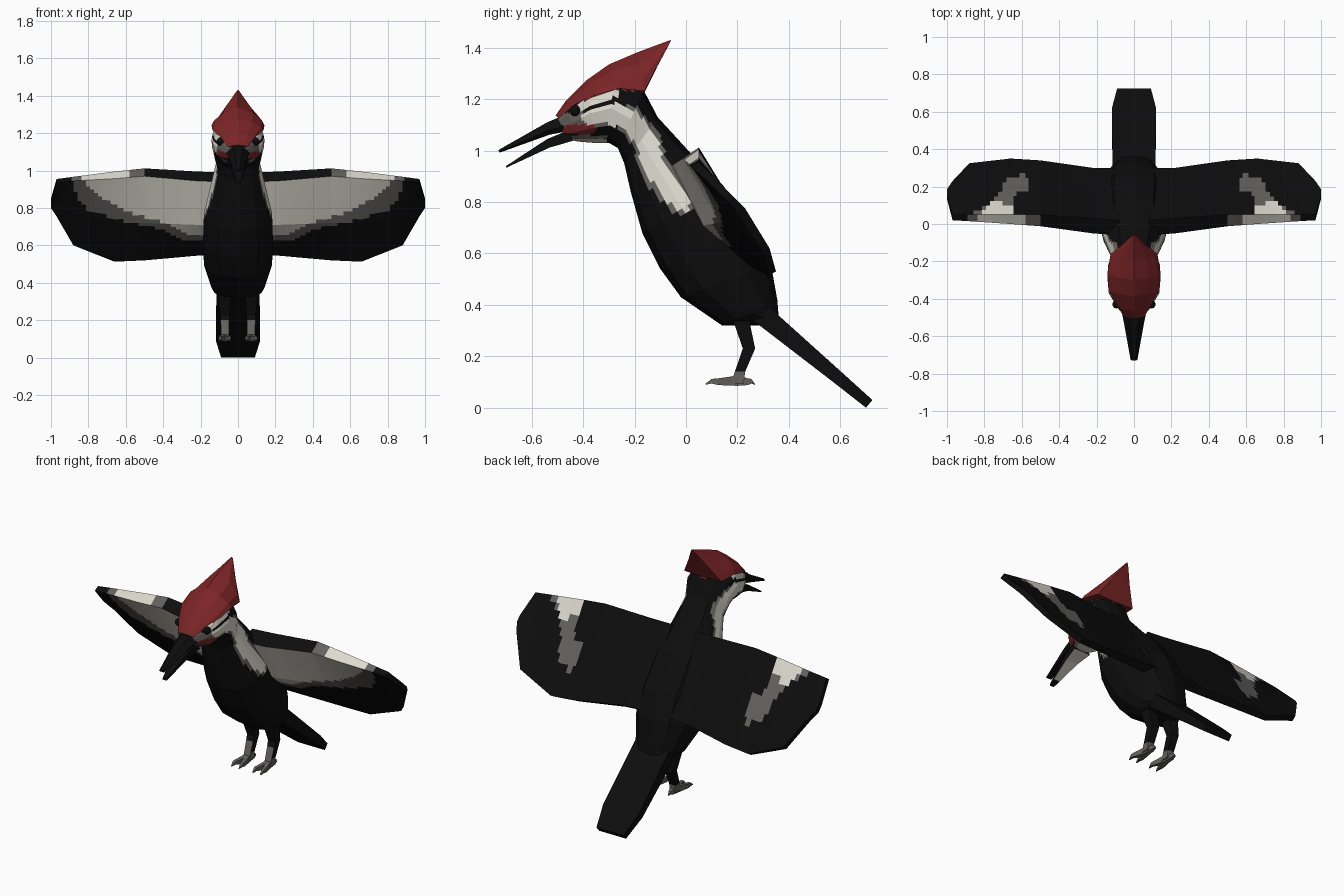
import bpy, bmesh, math
from mathutils import Vector
from mathutils.geometry import intersect_point_line

if "Cube" in bpy.data.objects:
    bpy.data.objects.remove(bpy.data.objects["Cube"])

COLORS = [("black", (0.004, 0.004, 0.004)), ("grey", (0.125, 0.122, 0.112)),
          ("cream", (0.72, 0.70, 0.62)), ("red", (0.2, 0.018, 0.02))]
BLACK, GREY, CREAM, RED = range(4)
MATS = []
for label, c in COLORS:
    m = bpy.data.materials.new(label)
    m.diffuse_color = (*c, 1)
    m.use_nodes = True
    m.node_tree.nodes["Principled BSDF"].inputs["Base Color"].default_value = m.diffuse_color
    MATS.append(m)


def near(a, b, path, width):
    """True when the 2D point lies within width of the polyline."""
    p = Vector((a, b, 0))
    for q, r in zip(path, path[1:]):
        q, r = Vector((*q, 0)), Vector((*r, 0))
        t = min(1, max(0, intersect_point_line(p, q, r)[1]))
        if (q.lerp(r, t) - p).length < width:
            return True
    return False


def curve(v, table):
    """Piecewise linear lookup."""
    for (a, fa), (b, fb) in zip(table, table[1:]):
        if v <= b:
            return fa + (fb - fa) * max(0, (v - a) / (b - a))
    return table[-1][1]


def loft(name, rings, rule=BLACK, su=1, sv=1, mirror=False):
    """Skin closed rings, split each facet su x sv, colour faces by rule."""
    fine = []
    rings = [[Vector(p) for p in r] for r in rings]
    rings = [[r[i].lerp(r[(i + 1) % len(r)], k / sv) for i in range(len(r)) for k in range(sv)]
             for r in rings]
    for a, b in zip(rings, rings[1:]):
        fine += [[p.lerp(q, k / su) for p, q in zip(a, b)] for k in range(su)]
    fine.append(rings[-1])
    bm = bmesh.new()
    vs = [[bm.verts.new(p) for p in r] for r in fine]
    n = len(vs[0])
    for a, b in zip(vs, vs[1:]):
        for i in range(n):
            bm.faces.new((a[i], a[(i + 1) % n], b[(i + 1) % n], b[i]))
    bm.faces.new(vs[0])
    bm.faces.new(vs[-1])
    bmesh.ops.recalc_face_normals(bm, faces=bm.faces)
    bm.normal_update()
    for f in bm.faces:
        f.material_index = rule(f.calc_center_median(), f.normal) if callable(rule) else rule
    me = bpy.data.meshes.new(name)
    bm.to_mesh(me)
    bm.free()
    for m in MATS:
        me.materials.append(m)
    ob = bpy.data.objects.new(name, me)
    bpy.context.collection.objects.link(ob)
    if mirror:
        ob.modifiers.new("mirror", "MIRROR")
    return ob


def section(low, high, w, shape):
    """Symmetric ring between a low and a high (y, z) point."""
    pts = [(s * w, low[0] + (high[0] - low[0]) * t, low[1] + (high[1] - low[1]) * t) for s, t in shape]
    return pts + [(-x, y, z) for x, y, z in reversed(pts) if abs(x) > 1e-6]


ROUND = [(math.sin(math.pi * k / 6) ** 0.8 if 0 < k < 6 else 0, (1 - math.cos(math.pi * k / 6)) / 2)
         for k in range(7)]
PEAK = [(0, 0), (1, 0.02), (0.9, 0.3), (0.55, 0.72), (0, 1)]
BOX = [(1, 0), (1, 1)]
WEDGE = [(0.75, 0), (1, 0.35), (0.45, 1)]

# body, neck and head in one skin
BROW = [(-0.50, 1.135), (-0.42, 1.185), (-0.34, 1.215), (-0.27, 1.24), (-0.16, 1.225)]
STRIPE = [(-0.38, 1.13), (-0.29, 1.145), (-0.22, 1.12), (-0.155, 1.04), (-0.13, 0.95)]
STRIPE_LOW = [(-0.13, 0.95), (-0.09, 0.88), (-0.02, 0.80)]


def plumage(c, n):
    y, z = c.y, c.z
    if y < -0.16 and z > curve(y, BROW):
        return RED
    if near(y, z, [(-0.41, 1.17), (-0.34, 1.203), (-0.27, 1.225)], 0.014):
        return CREAM
    if y < -0.47 and z > 1.09:
        return GREY
    if near(y, z, [(-0.5, 1.08), (-0.37, 1.082)], 0.019):
        return RED
    if abs(c.x) > 0.03 and (near(y, z, STRIPE[:2], 0.026) or near(y, z, STRIPE[1:], 0.042)
                            or near(y, z, STRIPE_LOW, 0.036)):
        return CREAM
    if abs(c.x) > 0.03 and (near(y, z, [(-0.48, 1.115), (-0.3, 1.125)], 0.03)
                            or near(y, z, STRIPE[2:] + STRIPE_LOW[1:], 0.055)):
        return GREY
    if y < -0.31 and z < 1.06:
        return CREAM if z < 1.045 else GREY
    return BLACK


BODY = [((-0.47, 1.045), (-0.50, 1.135), 0.055), ((-0.42, 1.035), (-0.47, 1.18), 0.09),
        ((-0.36, 1.03), (-0.38, 1.26), 0.135), ((-0.30, 1.03), (-0.28, 1.30), 0.142),
        ((-0.265, 1.01), (-0.165, 1.235), 0.138), ((-0.24, 0.95), (-0.11, 1.13), 0.118),
        ((-0.215, 0.84), (0.0, 1.01), 0.145), ((-0.17, 0.68), (0.14, 0.87), 0.182),
        ((-0.10, 0.54), (0.27, 0.70), 0.187), ((-0.02, 0.43), (0.33, 0.56), 0.182),
        ((0.14, 0.32), (0.355, 0.42), 0.14), ((0.30, 0.32), (0.36, 0.36), 0.105)]
loft("body", [section(*r, ROUND) for r in BODY], plumage, 8, 4)

# swept back crest
CREST = [((-0.495, 1.125), (-0.507, 1.137), 0.055), ((-0.43, 1.18), (-0.47, 1.19), 0.094),
         ((-0.35, 1.215), (-0.385, 1.275), 0.136), ((-0.26, 1.24), (-0.30, 1.335), 0.142),
         ((-0.16, 1.228), (-0.19, 1.382), 0.125), ((-0.11, 1.33), (-0.12, 1.408), 0.062),
         ((-0.062, 1.42), (-0.058, 1.431), 0.01)]
loft("crest", [section(*r, PEAK) for r in CREST], RED)

# open beak
loft("upper_beak", [section((-0.46, 1.075), (-0.48, 1.135), 0.066, WEDGE),
                    section((-0.53, 1.062), (-0.54, 1.11), 0.053, WEDGE),
                    section((-0.725, 0.992), (-0.73, 1.002), 0.018, WEDGE)])
loft("lower_beak", [section((-0.44, 1.038), (-0.46, 1.078), 0.055, BOX),
                    section((-0.53, 1.012), (-0.54, 1.045), 0.04, BOX),
                    section((-0.70, 0.933), (-0.70, 0.94), 0.014, BOX)],
     lambda c, n: CREAM if n.z < -0.6 and c.y > -0.66 else BLACK, 4)

# eyes
bpy.ops.mesh.primitive_uv_sphere_add(segments=10, ring_count=6, radius=0.022, location=(0.094, -0.43, 1.155))
eye = bpy.context.object
eye.name = "eyes"
eye.data.materials.append(MATS[BLACK])
eye.data.transform(eye.matrix_world)
eye.matrix_world.identity()
eye.modifiers.new("mirror", "MIRROR")

# wings: stations of x, then upper lead, upper trail, lower trail, lower middle, lower lead
CREAM_EDGE = [(0.18, 0.65), (0.27, 0.66), (0.40, 0.72), (0.60, 0.785), (0.75, 0.87), (0.84, 0.96), (0.86, 1.1)]
GREY_EDGE = [(0.18, 0.62), (0.30, 0.625), (0.40, 0.685), (0.60, 0.725), (0.80, 0.785), (0.86, 0.86),
             (0.89, 0.96), (0.9, 1.1)]


def wing_colour(c, n):
    x, y, z = c
    if n.y > 0.2 and n.z > 0.1:                       # back of wing
        if near(x, y, [(0.68, 0.06), (0.73, 0.085), (0.77, 0.06)], 0.04):
            return CREAM
        return GREY if near(x, y, [(0.60, 0.22), (0.66, 0.195), (0.69, 0.13), (0.73, 0.07), (0.81, 0.04)],
                            0.045) else BLACK
    if n.z > 0.2:                                     # leading edge
        return CREAM if 0.58 < x < 0.84 else GREY if 0.5 < x < 0.89 else BLACK
    if x > 0.9 or n.y > 0:
        return BLACK
    return CREAM if z > curve(x, CREAM_EDGE) else GREY if z > curve(x, GREY_EDGE) else BLACK


WING = [(0.08, (0.02, 0.99), (0.30, 0.58), (0.25, 0.55), (0.06, 0.70), (-0.06, 0.94)),
        (0.22, (0.03, 0.995), (0.30, 0.57), (0.26, 0.545), (0.07, 0.71), (-0.05, 0.945)),
        (0.50, (0.05, 1.012), (0.34, 0.54), (0.305, 0.52), (0.13, 0.72), (-0.012, 0.97)),
        (0.66, (0.05, 0.995), (0.35, 0.53), (0.32, 0.513), (0.15, 0.72), (0.0, 0.957)),
        (0.88, (0.05, 0.967), (0.325, 0.62), (0.30, 0.60), (0.155, 0.765), (0.015, 0.945)),
        (0.97, (0.05, 0.955), (0.23, 0.775), (0.20, 0.755), (0.12, 0.845), (0.02, 0.938)),
        (1.0, (0.155, 0.85), (0.185, 0.82), (0.165, 0.80), (0.15, 0.815), (0.135, 0.83))]
loft("wings", [[(s[0], *p) for p in s[1:]] for s in WING], wing_colour, 10, 12, True)

# tail plank
loft("tail", [section((0.26, 0.34), (0.32, 0.395), 0.115, BOX),
              section((0.585, 0.09), (0.62, 0.125), 0.118, BOX),
              section((0.70, 0.0), (0.725, 0.03), 0.09, BOX)])


def limb(name, path, rule=GREY, su=1):
    """Square tube through (x, y, z, half width, half depth, vertical?) stations."""
    rings = []
    for x, y, z, w, d, up in path:
        rings.append([(x + i * w, y + (0 if up else j * d), z + (j * d if up else 0))
                      for i, j in ((-1, -1), (1, -1), (1, 1), (-1, 1))])
    return loft(name, rings, rule, su, 1, True)


# legs and feet
limb("legs", [(0.075, 0.21, 0.38, 0.04, 0.045, 0), (0.072, 0.22, 0.32, 0.032, 0.03, 0),
              (0.07, 0.245, 0.23, 0.024, 0.024, 0), (0.07, 0.21, 0.14, 0.021, 0.02, 0),
              (0.07, 0.20, 0.095, 0.022, 0.025, 0)],
     lambda c, n: GREY if c.z < 0.14 or (c.z < 0.2 and n.y < -0.5) else BLACK, 6)
for label, dx, reach in (("inner_toes", -0.024, -0.125), ("outer_toes", 0.026, -0.125), ("back_toes", 0, 0.068)):
    limb(label, [(0.07, 0.20, 0.105, 0.014, 0.02, 1),
                 (0.07 + dx * 0.8, 0.20 + reach * 0.6, 0.101, 0.011, 0.013, 1),
                 (0.07 + dx, 0.20 + reach * 0.8, 0.103, 0.009, 0.009, 1),
                 (0.07 + dx, 0.20 + reach, 0.091, 0.002, 0.002, 1)])
